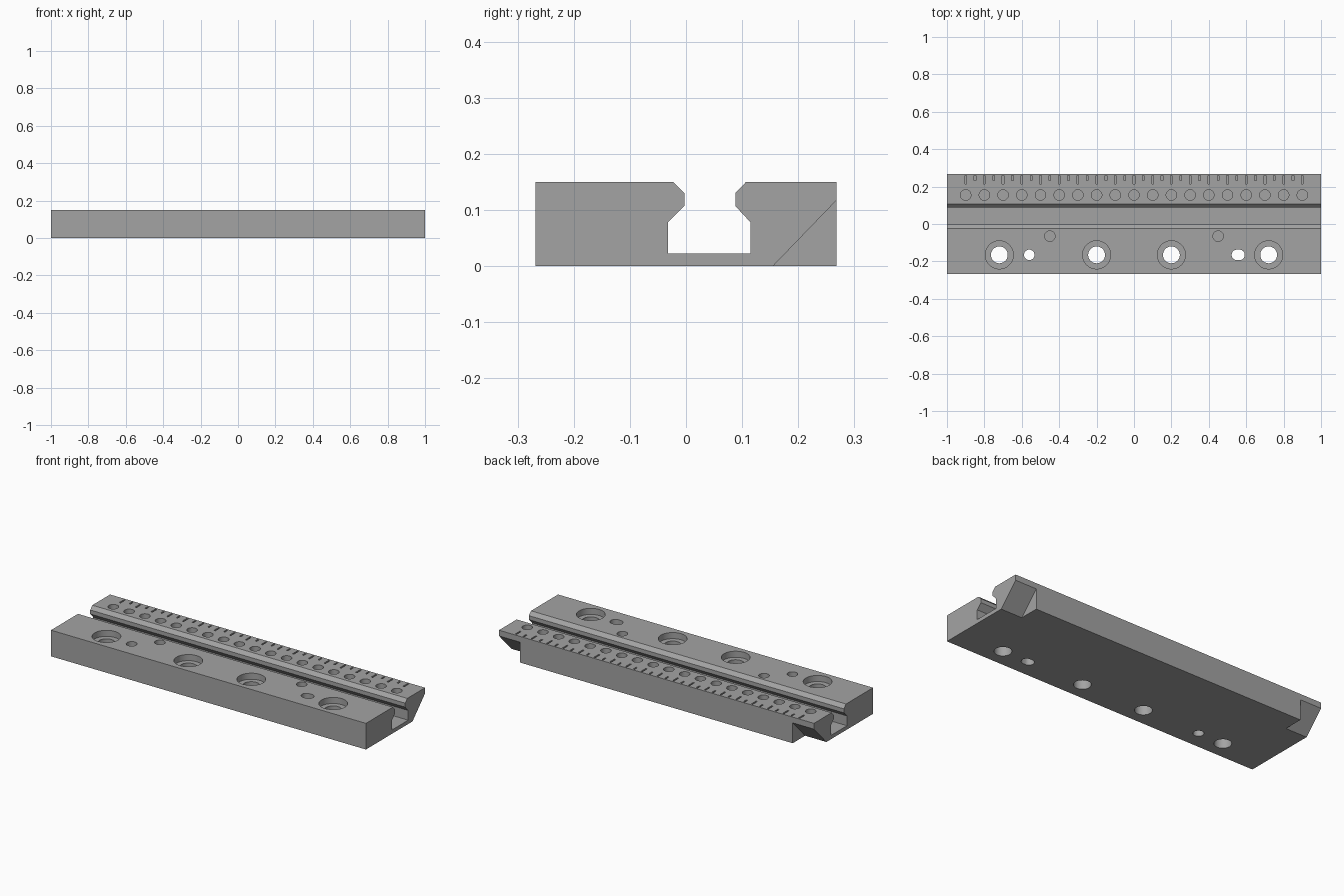
import bpy, bmesh, math
from mathutils import Vector

if "Cube" in bpy.data.objects:
    bpy.data.objects.remove(bpy.data.objects["Cube"], do_unlink=True)

HEIGHT, BACK = 0.15, 0.268

steel = bpy.data.materials.new("machined grey")
steel.use_nodes = True
GREY = (0.37, 0.37, 0.37, 1)
steel.diffuse_color = GREY
steel.node_tree.nodes["Principled BSDF"].inputs["Base Color"].default_value = GREY


def prism(bm, points, direction):
    """Extrude a closed outline of 3D points along a direction."""
    face = bm.faces.new([bm.verts.new(p) for p in points])
    out = bmesh.ops.extrude_face_region(bm, geom=[face])
    moved = [v for v in out["geom"] if isinstance(v, bmesh.types.BMVert)]
    bmesh.ops.translate(bm, verts=moved, vec=Vector(direction))


def hole(bm, x, y, radius, bottom, stretch=0.0, sides=40):
    """Round or elongated hole, from the given depth to above the top."""
    outline = []
    for i in range(sides):
        a = math.tau * (i + 0.5) / sides
        shift = math.copysign(stretch, math.cos(a))
        outline.append((x + shift + radius * math.cos(a), y + radius * math.sin(a), bottom))
    prism(bm, outline, (0, 0, HEIGHT + 0.05 - bottom))


def groove(bm, x, y0, y1, width=0.009, depth=0.01):
    z = HEIGHT - depth
    h = width / 2
    prism(bm, [(x - h, y0, z), (x + h, y0, z), (x + h, y1, z), (x - h, y1, z)], (0, 0, 0.05))


def make_object(name, bm):
    bmesh.ops.recalc_face_normals(bm, faces=bm.faces)
    mesh = bpy.data.meshes.new(name)
    bm.to_mesh(mesh)
    bm.free()
    mesh.materials.append(steel)
    obj = bpy.data.objects.new(name, mesh)
    bpy.context.collection.objects.link(obj)
    return obj


# Rail body with a dovetail-lipped slot along its length
profile = [(-BACK, 0), (-BACK, HEIGHT), (-0.023, HEIGHT), (-0.003, 0.13), (-0.003, 0.107),
           (-0.032, 0.078), (-0.032, 0.022), (0.115, 0.022), (0.115, 0.078), (0.088, 0.107),
           (0.088, 0.13), (0.107, HEIGHT), (BACK, HEIGHT), (BACK, 0)]
bm = bmesh.new()
prism(bm, [(-1, y, z) for y, z in profile], (2, 0, 0))
rail = make_object("slotted_rail", bm)

# Drilled holes, index holes and corner reliefs
drill = bmesh.new()
bolt_x = (-0.72, -0.2, 0.2, 0.72)
for x in bolt_x:
    hole(drill, x, -0.165, 0.045, -0.05)
hole(drill, -0.56, -0.165, 0.028, -0.05)
hole(drill, 0.557, -0.165, 0.028, -0.05, stretch=0.007)
for x in (-0.45, 0.45):
    hole(drill, x, -0.065, 0.028, 0.09)
for i in range(-9, 10):
    hole(drill, i / 10, 0.155, 0.028, 0.09)
for x in (-1.02, 0.865):
    prism(drill, [(x, 0.1357, -0.02), (x, 0.288, 0.1377), (x, 0.288, -0.02)], (0.155, 0, 0))

# Counterbores and the engraved scale
recess = bmesh.new()
for x in bolt_x:
    hole(recess, x, -0.165, 0.075, HEIGHT - 0.035)
for i in range(-18, 19):
    groove(recess, i / 20, 0.215 if i % 2 == 0 else 0.232, 0.258)

for name, bm in (("drill_cutter", drill), ("recess_cutter", recess)):
    cutter = make_object(name, bm)
    cutter.hide_render = True
    mod = rail.modifiers.new(name, "BOOLEAN")
    mod.operation = "DIFFERENCE"
    mod.solver = "EXACT"
    mod.object = cutter
    bpy.context.view_layer.objects.active = rail
    bpy.ops.object.modifier_apply(modifier=mod.name)
    bpy.data.objects.remove(cutter, do_unlink=True)

# Smooth hole walls, sharp machined edges
bpy.ops.object.select_all(action="DESELECT")
rail.select_set(True)
bpy.context.view_layer.objects.active = rail
bpy.ops.object.shade_smooth_by_angle(angle=math.radians(30))
